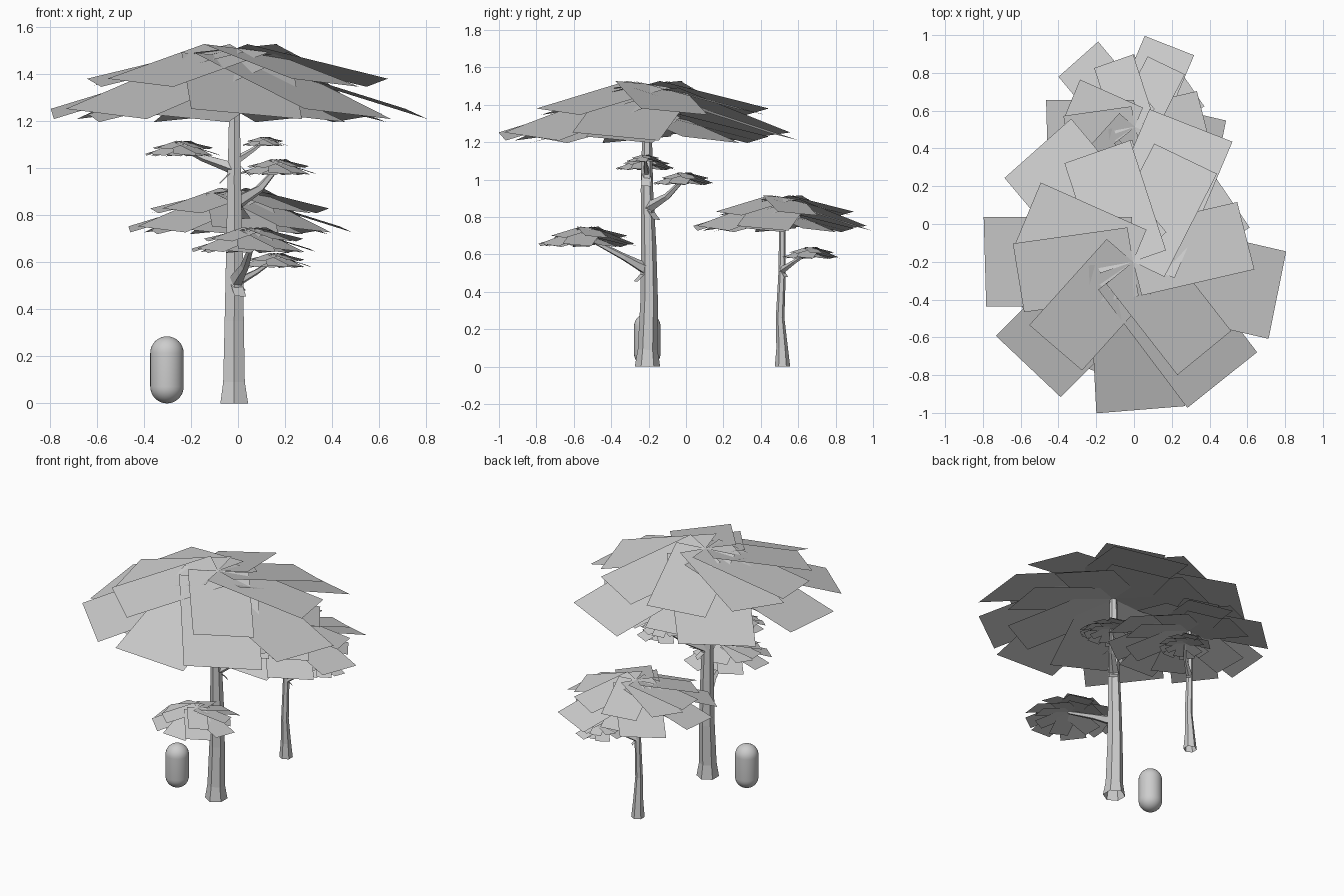
import bpy, bmesh, math
from mathutils import Vector, Matrix

if "Cube" in bpy.data.objects:
    bpy.data.objects.remove(bpy.data.objects["Cube"])

# One flat grey for everything
grey = bpy.data.materials.new("mid_grey")
grey.diffuse_color = (0.61, 0.61, 0.61, 1)
grey.use_nodes = True
grey.node_tree.nodes["Principled BSDF"].inputs["Base Color"].default_value = grey.diffuse_color


def finish(name, bm):
    mesh = bpy.data.meshes.new(name)
    bm.to_mesh(mesh)
    bm.free()
    mesh.materials.append(grey)
    ob = bpy.data.objects.new(name, mesh)
    bpy.context.collection.objects.link(ob)
    return ob


def tube(name, path, sides):
    """Low-poly tapered open tube; path holds (x, y, z, radius)."""
    bm = bmesh.new()
    pts = [Vector(p[:3]) for p in path]
    rings = []
    for i, p in enumerate(pts):
        tangent = pts[min(i + 1, len(pts) - 1)] - pts[max(i - 1, 0)]
        rot = Vector((0, 0, 1)).rotation_difference(tangent)
        if i == 0 and p.z == 0:
            rot.identity()
        ring = []
        for k in range(sides):
            a = 2 * math.pi * (k + 0.5) / sides
            ring.append(bm.verts.new(p + rot @ Vector((math.cos(a), math.sin(a), 0)) * path[i][3]))
        rings.append(ring)
    for a, b in zip(rings, rings[1:]):
        for k in range(sides):
            n = (k + 1) % sides
            bm.faces.new((a[k], a[n], b[n], b[k]))
    return finish(name, bm)


def add_card(bm, matrix, length, half):
    """Flat rectangle running along local x."""
    corners = ((0, -half), (length, -half), (length, half), (0, half))
    bm.faces.new([bm.verts.new(matrix @ Vector((x, y, 0))) for x, y in corners])


def turn(heading, pitch, roll):
    return (Matrix.Rotation(math.radians(heading), 4, 'Z')
            @ Matrix.Rotation(math.radians(pitch), 4, 'Y')
            @ Matrix.Rotation(math.radians(roll), 4, 'X'))


# Leaf card layers: headings, drop of the layer, length, half width, pitch
LAYERS = (((13, 63, 108, 156, 188, 228, 308), 0.0, 0.63, 0.185, 13.5),
          ((67, 130, 180, 225, 273, 307, 347), -0.04, 0.82, 0.237, 17),
          ((33, 66, 107, 186, 250, 300, 345), -0.15, 0.63, 0.185, 13.5))


def canopy(name, centre, scale):
    """Pinwheel of tilted rectangular leaf cards around a peak."""
    bm = bmesh.new()
    for headings, drop, length, half, pitch in LAYERS:
        for h in headings:
            m = (Matrix.Translation(centre) @ Matrix.Scale(scale, 4)
                 @ Matrix.Translation((0, 0, drop)) @ turn(h, pitch, -5.5))
            add_card(bm, m, length, half)
    return finish(name, bm)


def branch(name, root, mid, tip, radius, flap=0.09):
    """Tapered limb with a small bark flap hanging under its root."""
    root, mid, tip = Vector(root), Vector(mid), Vector(tip)
    tube(name, [(*root, radius * 1.3), (*root.lerp(mid, 0.5), radius),
                (*mid, radius * 0.75), (*tip, radius * 0.4)], 5)
    out = mid - root
    heading = math.degrees(math.atan2(out.y, out.x))
    bm = bmesh.new()
    add_card(bm, Matrix.Translation(root) @ turn(heading, 46, -5), flap, flap * 0.3)
    finish(name + "_flap", bm)


# Large tree
tube("large_trunk", [(-0.016, -0.206, 0, 0.068), (-0.017, -0.205, 0.09, 0.053),
                     (-0.016, -0.197, 0.35, 0.047), (-0.015, -0.2, 0.65, 0.041),
                     (-0.016, -0.209, 0.95, 0.033), (-0.015, -0.208, 1.25, 0.026),
                     (-0.006, -0.203, 1.47, 0.018)], 6)
canopy("large_canopy", (-0.005, -0.2, 1.51), 1.0)

# Large tree side limbs and their leaf clumps
branch("front_limb", (-0.01, -0.21, 0.52), (0.03, -0.33, 0.585), (0.065, -0.53, 0.69), 0.026)
canopy("front_clump", (0.065, -0.525, 0.743), 0.33)
branch("left_limb", (-0.015, -0.208, 1.0), (-0.15, -0.21, 1.045), (-0.235, -0.215, 1.085), 0.022)
canopy("left_clump", (-0.235, -0.215, 1.113), 0.2)
branch("right_limb", (-0.01, -0.21, 1.03), (0.06, -0.215, 1.075), (0.115, -0.22, 1.115), 0.015)
canopy("right_clump", (0.115, -0.22, 1.131), 0.12)
branch("back_limb", (-0.012, -0.2, 0.85), (0.09, -0.1, 0.91), (0.17, -0.01, 1.005), 0.025)
canopy("back_clump", (0.17, -0.01, 1.035), 0.205)

# Small tree
tube("small_trunk", [(-0.008, 0.516, 0, 0.041), (-0.008, 0.514, 0.1, 0.031),
                     (-0.007, 0.503, 0.26, 0.023), (-0.006, 0.513, 0.48, 0.02),
                     (-0.005, 0.515, 0.72, 0.017), (-0.003, 0.513, 0.88, 0.011)], 6)
canopy("small_canopy", (0.005, 0.515, 0.906), 0.595)
branch("small_tree_limb", (-0.004, 0.514, 0.515), (0.08, 0.58, 0.56), (0.16, 0.665, 0.615), 0.016, 0.05)
canopy("small_tree_clump", (0.16, 0.668, 0.636), 0.19)

# Smooth capsule beside the large tree: sphere split at its equator
bm = bmesh.new()
bmesh.ops.create_uvsphere(bm, u_segments=32, v_segments=16, radius=0.071)
band = [e for e in bm.edges if all(abs(v.co.z) < 1e-5 for v in e.verts)]
bmesh.ops.split_edges(bm, edges=band)
for f in bm.faces:
    f.tag = f.calc_center_median().z > 0
for v in bm.verts:
    v.co.z += 0.214 if v.link_faces[0].tag else 0.071
    v.co += Vector((-0.302, -0.207, 0))
rims = [e for e in bm.edges if e.is_boundary]
bmesh.ops.bridge_loops(bm, edges=rims)
bmesh.ops.recalc_face_normals(bm, faces=bm.faces[:])
for f in bm.faces:
    f.smooth = True
finish("capsule", bm)
